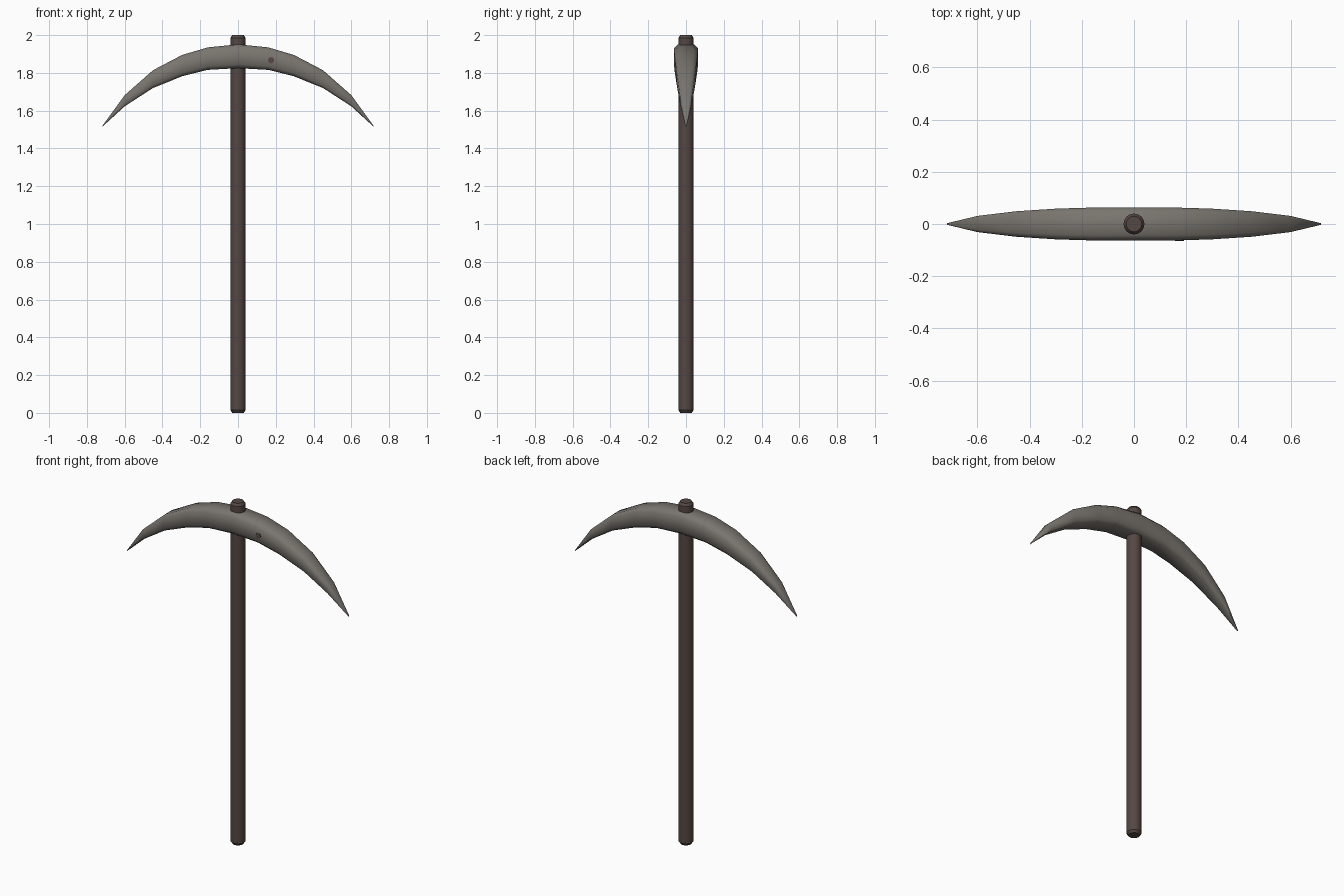
import bpy, bmesh, math
from mathutils import Matrix

if "Cube" in bpy.data.objects:
    bpy.data.objects.remove(bpy.data.objects["Cube"])


def material(name, rgb):
    m = bpy.data.materials.new(name)
    m.diffuse_color = (*rgb, 1)
    m.use_nodes = True
    m.node_tree.nodes["Principled BSDF"].inputs["Base Color"].default_value = m.diffuse_color
    return m


def finish(bm, name, mat, angle):
    bmesh.ops.recalc_face_normals(bm, faces=bm.faces)
    me = bpy.data.meshes.new(name)
    bm.to_mesh(me)
    bm.free()
    me.materials.append(mat)
    ob = bpy.data.objects.new(name, me)
    bpy.context.collection.objects.link(ob)
    bpy.ops.object.select_all(action='DESELECT')
    ob.select_set(True)
    bpy.context.view_layer.objects.active = ob
    bpy.ops.object.shade_smooth_by_angle(angle=math.radians(angle))
    return ob


wood = material("dark wood", (0.090, 0.064, 0.055))
metal = material("grey metal", (0.195, 0.178, 0.158))

# Handle: round pole with chamfered ends
bm = bmesh.new()
rings = []
for r, z in [(0.03, 0), (0.04, 0.014), (0.04, 1.986), (0.03, 2.0)]:
    rings.append([bm.verts.new((r * math.cos(math.tau * i / 16), r * math.sin(math.tau * i / 16), z))
                  for i in range(16)])
for a, b in zip(rings, rings[1:]):
    for i in range(16):
        bm.faces.new((a[i], a[(i + 1) % 16], b[(i + 1) % 16], b[i]))
bm.faces.new(rings[0])
bm.faces.new(rings[-1])
finish(bm, "handle", wood, 35)

# Head: chamfered sections (x, bottom z, top z, half depth), mirrored to both sides
half = [(0.0, 1.825, 1.951, 0.063), (0.16, 1.816, 1.935, 0.063), (0.296, 1.782, 1.895, 0.059),
        (0.45, 1.72, 1.814, 0.049), (0.60, 1.623, 1.682, 0.031), (0.717, 1.516, 1.521, 0.003)]
sections = [(-x, b, t, w) for x, b, t, w in reversed(half[1:])] + half
corner = [(1, .68), (.68, 1), (-.68, 1), (-1, .68), (-1, -.68), (-.68, -1), (.68, -1), (1, -.68)]
bm = bmesh.new()
loops = []
for x, b, t, w in sections:
    c, h = (b + t) / 2, (t - b) / 2
    loops.append([bm.verts.new((x, w * u, c + h * v)) for u, v in corner])
for p, q in zip(loops, loops[1:]):
    for i in range(8):
        j = (i + 1) % 8
        bm.faces.new((p[i], p[j], q[j], q[i]))
bm.faces.new(loops[0])
bm.faces.new(loops[-1])
finish(bm, "pick_head", metal, 60)

# Small pin set flush in the front of the head
bm = bmesh.new()
bmesh.ops.create_cone(bm, cap_ends=True, segments=8, radius1=0.017, radius2=0.017, depth=0.012,
                      matrix=Matrix.Translation((0.175, -0.0585, 1.867)) @ Matrix.Rotation(math.pi / 2, 4, 'X'))
finish(bm, "head_pin", wood, 35)
